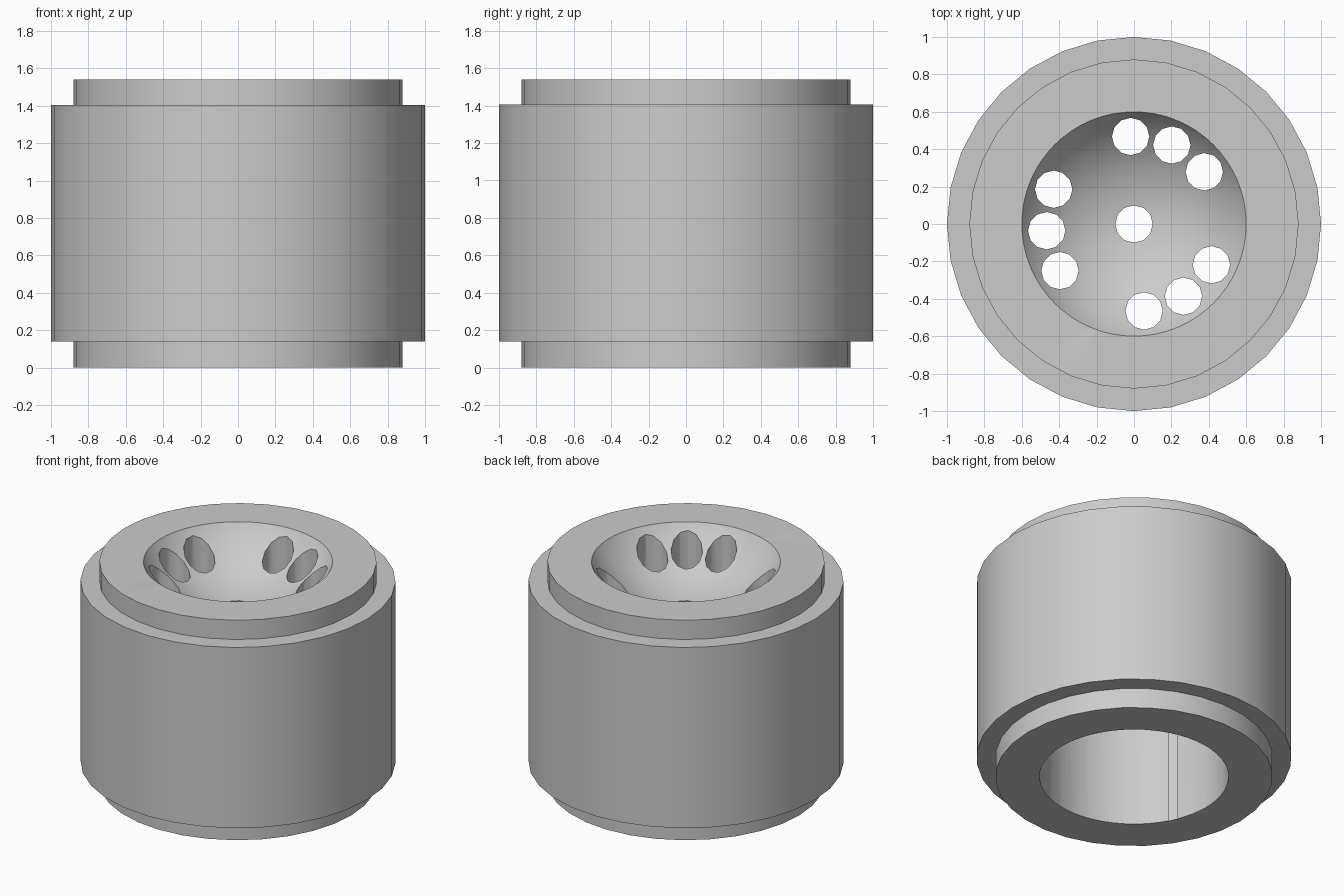
import bpy
import bmesh
import math

HEIGHT = 1.54
BOWL_RIM, BOWL_RADIUS = 0.6, 0.715
BORE_TOP = 1.08

if "Cube" in bpy.data.objects:
    bpy.data.objects.remove(bpy.data.objects["Cube"], do_unlink=True)

grey = bpy.data.materials.new("plain grey")
grey.use_nodes = True
colour = (0.6, 0.6, 0.6, 1)
grey.diffuse_color = colour
grey.node_tree.nodes["Principled BSDF"].inputs["Base Color"].default_value = colour


def lathe(name, profile, sides):
    """Revolve an (r, z) profile, running from axis to axis, into a closed solid."""
    bm = bmesh.new()
    verts = [bm.verts.new((r, 0, z)) for r, z in profile]
    edges = [bm.edges.new(pair) for pair in zip(verts, verts[1:])]
    bmesh.ops.spin(bm, geom=verts + edges, cent=(0, 0, 0), axis=(0, 0, 1),
                   angle=math.tau, steps=sides, use_merge=True)
    bmesh.ops.remove_doubles(bm, verts=bm.verts, dist=0.0001)
    bmesh.ops.recalc_face_normals(bm, faces=bm.faces)
    mesh = bpy.data.meshes.new(name)
    bm.to_mesh(mesh)
    bm.free()
    mesh.materials.append(grey)
    obj = bpy.data.objects.new(name, mesh)
    bpy.context.collection.objects.link(obj)
    return obj


def cylinder(name, radius, low, high, sides):
    return lathe(name, [(0, low), (radius, low), (radius, high), (0, high)], sides)


# Stepped outer body
body = lathe("stepped_body", [
    (0, 0), (0.88, 0), (0.88, 0.14), (1, 0.14),
    (1, 1.405), (0.88, 1.405), (0.88, HEIGHT), (0, HEIGHT)], 32)

# Shallow spherical bowl in the top
centre_z = HEIGHT + math.sqrt(BOWL_RADIUS ** 2 - BOWL_RIM ** 2)
arc = [(BOWL_RADIUS * math.sin(a), centre_z - BOWL_RADIUS * math.cos(a))
       for a in (math.pi * i / 48 for i in range(49))]
arc[0], arc[-1] = (0, arc[0][1]), (0, arc[-1][1])
cutters = [lathe("bowl_cutter", arc, 64)]

# Wide bore in the underside
cutters.append(cylinder("bore_cutter", BOWL_RIM, -0.2, BORE_TOP, 64))

# Centre hole and three groups of three drain holes
spots = [(0, 0)]
for group in range(3):
    for step in (-1, 0, 1):
        angle = math.radians(64.4 + 120 * group + 27.8 * step)
        spots.append((0.468 * math.cos(angle), 0.468 * math.sin(angle)))
for x, y in spots:
    hole = cylinder("hole_cutter", 0.1, BORE_TOP - 0.2, HEIGHT + 0.2, 12)
    hole.location = (x, y, 0)
    cutters.append(hole)

# Apply every cut and discard the cutters
bpy.context.view_layer.objects.active = body
for cutter in cutters:
    cutter.hide_render = True
    cut = body.modifiers.new(cutter.name, "BOOLEAN")
    cut.operation = "DIFFERENCE"
    cut.solver = "EXACT"
    cut.object = cutter
    bpy.ops.object.modifier_apply(modifier=cut.name)
for cutter in cutters:
    bpy.data.objects.remove(cutter, do_unlink=True)

# Smooth round walls with crisp rims
bpy.ops.object.select_all(action="DESELECT")
body.select_set(True)
bpy.ops.object.shade_smooth_by_angle(angle=math.radians(35))
